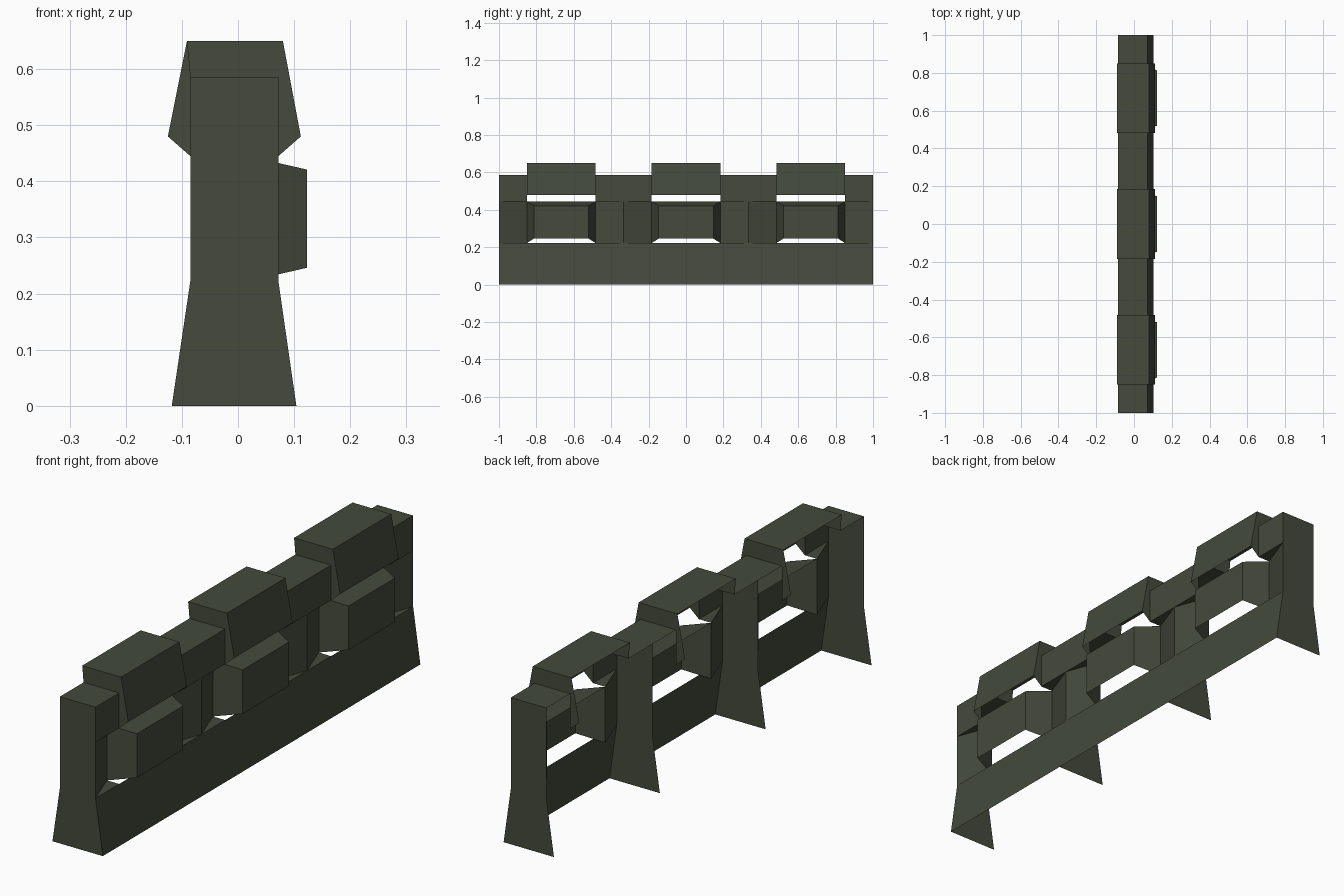
import bpy
from mathutils import Vector

if "Cube" in bpy.data.objects:
    bpy.data.objects.remove(bpy.data.objects["Cube"])

olive = bpy.data.materials.new("dark_olive_concrete")
olive.diffuse_color = (0.058, 0.068, 0.045, 1)
olive.use_nodes = True
olive.node_tree.nodes["Principled BSDF"].inputs["Base Color"].default_value = olive.diffuse_color

XB, XF, XV = -0.085, 0.072, 0.018      # open back, front wall, recess depth
Z1, Z2, Z3 = 0.222, 0.445, 0.585       # base top, recess top, wall top
BAYS = (-0.667, 0.0, 0.667)            # opening centres
HALF = 0.184                           # half width of an opening
POSTS = (-1.0, -0.333, 0.333, 1.0)


def build(name, faces):
    """Make an object from (points, outward direction) pairs."""
    verts, polys = [], []
    for pts, out in faces:
        n = Vector((0, 0, 0))
        for a, b in zip(pts, pts[1:] + pts[:1]):
            n += Vector(a).cross(Vector(b))
        if n.dot(Vector(out)) < 0:
            pts = pts[::-1]
        polys.append(range(len(verts), len(verts) + len(pts)))
        verts += pts
    me = bpy.data.meshes.new(name)
    me.from_pydata(verts, [], [list(p) for p in polys])
    me.materials.append(olive)
    ob = bpy.data.objects.new(name, me)
    bpy.context.collection.objects.link(ob)
    return ob


def section(profile, y):
    return [(x, y, z) for x, z in profile]


def strip(p, q, y0, y1):
    """Quad between two (x, z) points, running along y."""
    return [(p[0], y0, p[1]), (p[0], y1, p[1]), (q[0], y1, q[1]), (q[0], y0, q[1])]


FRONT, UP, DOWN = (1, 0, 0), (0, 0, 1), (0, 0, -1)

# sloped base wall
build("base_wall", [(strip((0.104, 0), (XF, Z1), -1, 1), FRONT)])

# flared cross panels at the ends and between the bays
post = [(-0.118, 0), (0.104, 0), (XF, Z1), (XF, Z3), (XB, Z3), (XB, Z1)]
for i, y in enumerate(POSTS):
    build(f"cross_panel_{i}", [(section(post, y), (0, -1 if y < -0.9 else 1, 0))])

# wall tops between the openings, with the upper front band
spans = [(-1, BAYS[0] - HALF), (BAYS[0] + HALF, BAYS[1] - HALF),
         (BAYS[1] + HALF, BAYS[2] - HALF), (BAYS[2] + HALF, 1)]
for i, (a, b) in enumerate(spans):
    build(f"wall_top_{i}", [(strip((XB, Z3), (XF, Z3), a, b), UP),
                            (strip((XF, Z3), (XF, Z2), a, b), FRONT)])

for i, c in enumerate(BAYS):
    # angled recess walls either side of each bay, with small ledges
    faces = []
    for s in (-1, 1):
        yr, yv = POSTS[i] if s < 0 else POSTS[i + 1], c + s * HALF
        faces.append(([(XF, yr, Z1), (XV, yv, Z1), (XV, yv, Z2), (XF, yr, Z2)], FRONT))
        for z, d in ((Z1, UP), (Z2, DOWN)):
            faces.append(([(XF, yr, z), (XF, yv, z), (XV, yv, z)], d))
    build(f"recess_{i}", faces)

    # projecting window box, open below
    a, b, zl, zh, xo = HALF, 0.146, 0.246, 0.421, 0.123
    faces = [([(xo, c - b, zl), (xo, c + b, zl), (xo, c + b, zh), (xo, c - b, zh)], FRONT),
             ([(XV, c - a, Z2), (XV, c + a, Z2), (xo, c + b, zh), (xo, c - b, zh)], UP)]
    for s in (-1, 1):
        faces.append(([(XV, c + s * a, Z1), (xo, c + s * b, zl),
                       (xo, c + s * b, zh), (XV, c + s * a, Z2)], (0, s, 0)))
    build(f"window_box_{i}", faces)

    # raised hood: top, sloped front and the two end walls
    top_b, top_f, lip = (-0.091, 0.65), (0.08, 0.65), (0.112, 0.48)
    wall = [top_b, top_f, lip, (XF, Z2), (XF, Z3), (XB, Z3)]
    build(f"hood_{i}", [
        (strip(top_b, top_f, c - HALF, c + HALF), UP),
        (strip(top_f, lip, c - HALF, c + HALF), FRONT),
        (section(wall, c - HALF), (0, -1, 0)),
        (section(wall + [(XB, Z2), (-0.125, 0.48)], c + HALF), (0, 1, 0))])
